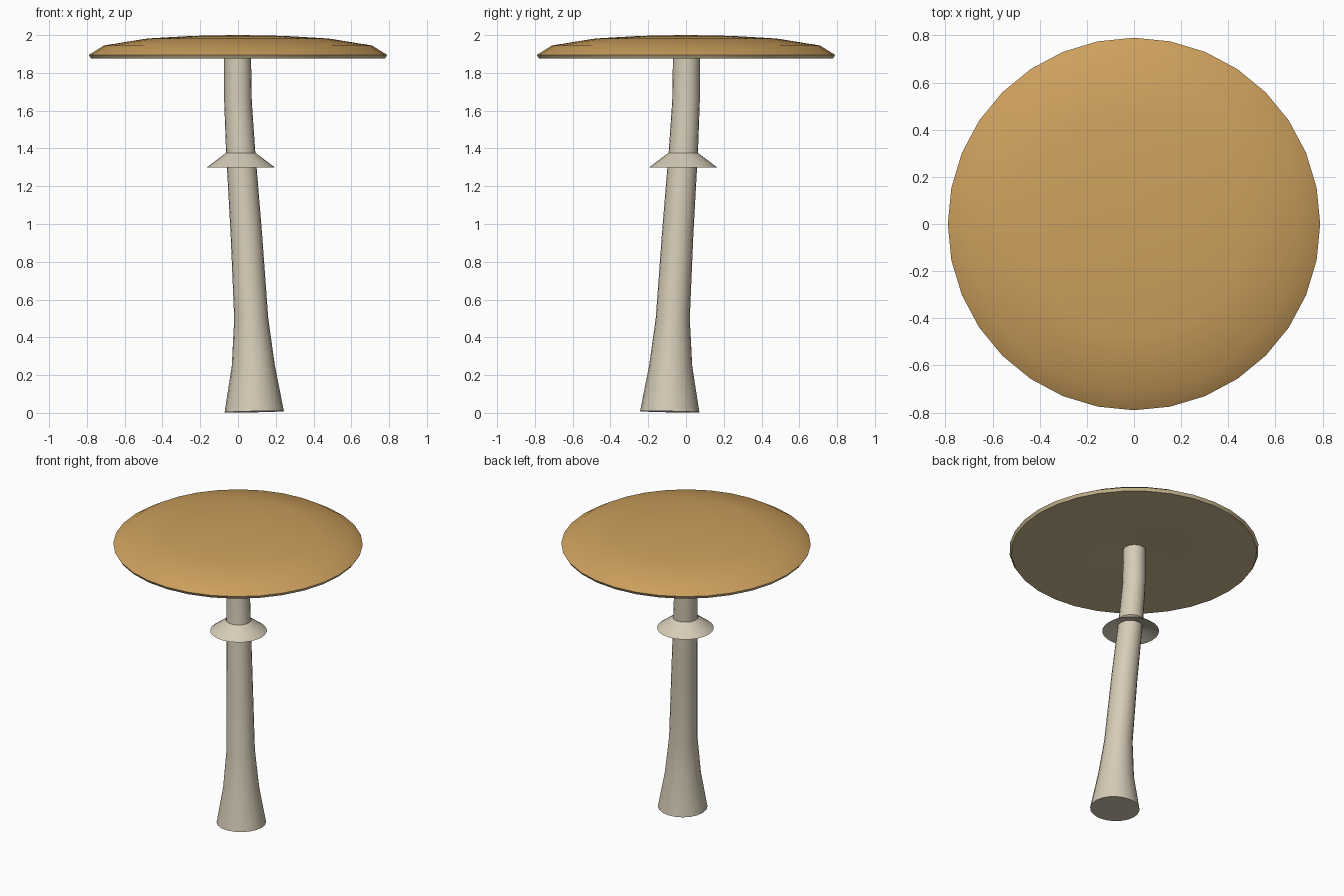
import bpy, bmesh, math

if "Cube" in bpy.data.objects:
    bpy.data.objects.remove(bpy.data.objects["Cube"])


def material(name, rgb):
    m = bpy.data.materials.new(name)
    m.diffuse_color = (*rgb, 1)
    m.use_nodes = True
    m.node_tree.nodes["Principled BSDF"].inputs["Base Color"].default_value = m.diffuse_color
    return m


CAP = material("golden brown", (0.61, 0.35, 0.11))
GILL = material("pale tan", (0.62, 0.50, 0.29))
STEM = material("cream", (0.67, 0.60, 0.47))


def loft(name, rings, sides, mats, angle, gill_from=None, caps=True):
    """Skin circles given as (x, y, z, radius, tilt); tilt leans the ring along its bend."""
    bm = bmesh.new()
    loops = []
    for x, y, z, r, tilt in rings:
        loop = []
        for i in range(sides):
            a = 2 * math.pi * i / sides
            dx, dy = r * math.cos(a), r * math.sin(a)
            loop.append(bm.verts.new((x + dx, y + dy, z + tilt * (dx - dy))))
        loops.append(loop)
    for k in range(len(loops) - 1):
        a, b = loops[k], loops[k + 1]
        for i in range(sides):
            j = (i + 1) % sides
            f = bm.faces.new((a[i], a[j], b[j], b[i]))
            f.material_index = int(gill_from is not None and k >= gill_from)
    if caps:
        bm.faces.new(loops[0])
        end = bm.faces.new(loops[-1])
        end.material_index = int(gill_from is not None)
    bmesh.ops.recalc_face_normals(bm, faces=bm.faces)
    me = bpy.data.meshes.new(name)
    bm.to_mesh(me)
    bm.free()
    ob = bpy.data.objects.new(name, me)
    bpy.context.collection.objects.link(ob)
    for m in mats:
        me.materials.append(m)
    bpy.ops.object.select_all(action='DESELECT')
    ob.select_set(True)
    bpy.context.view_layer.objects.active = ob
    bpy.ops.object.shade_smooth_by_angle(angle=math.radians(angle))
    return ob


# Wide shallow cap; the lower rim and underside take the gill colour
profile = [(0.02, 2.0), (0.24, 1.996), (0.48, 1.982), (0.71, 1.945),
           (0.79, 1.895), (0.778, 1.875), (0.5, 1.88), (0.2, 1.884), (0.06, 1.895)]
loft("cap", [(0, 0, z, r, 0) for r, z in profile], 32, [CAP, GILL], 60, gill_from=4)

# Gently bent stem with a flared foot
stem = [(0.086, 0.006, 0.157, 0.02), (0.081, 0.25, 0.114, 0.02),
        (0.070, 0.50, 0.090, 0.03), (0.044, 0.95, 0.083, 0.05),
        (0.013, 1.40, 0.077, 0.04), (0.0, 1.65, 0.073, 0.0),
        (-0.002, 1.89, 0.071, 0.0)]
loft("stem", [(o, -o, z, r, t) for o, z, r, t in stem], 20, [STEM], 40)

# Flaring skirt around the stem, hollow underneath
skirt = [(1.375, 0.080), (1.30, 0.18), (1.335, 0.075)]
loft("skirt", [(0.015, -0.015, z, r, 0) for z, r in skirt], 24, [STEM], 40, caps=False)
